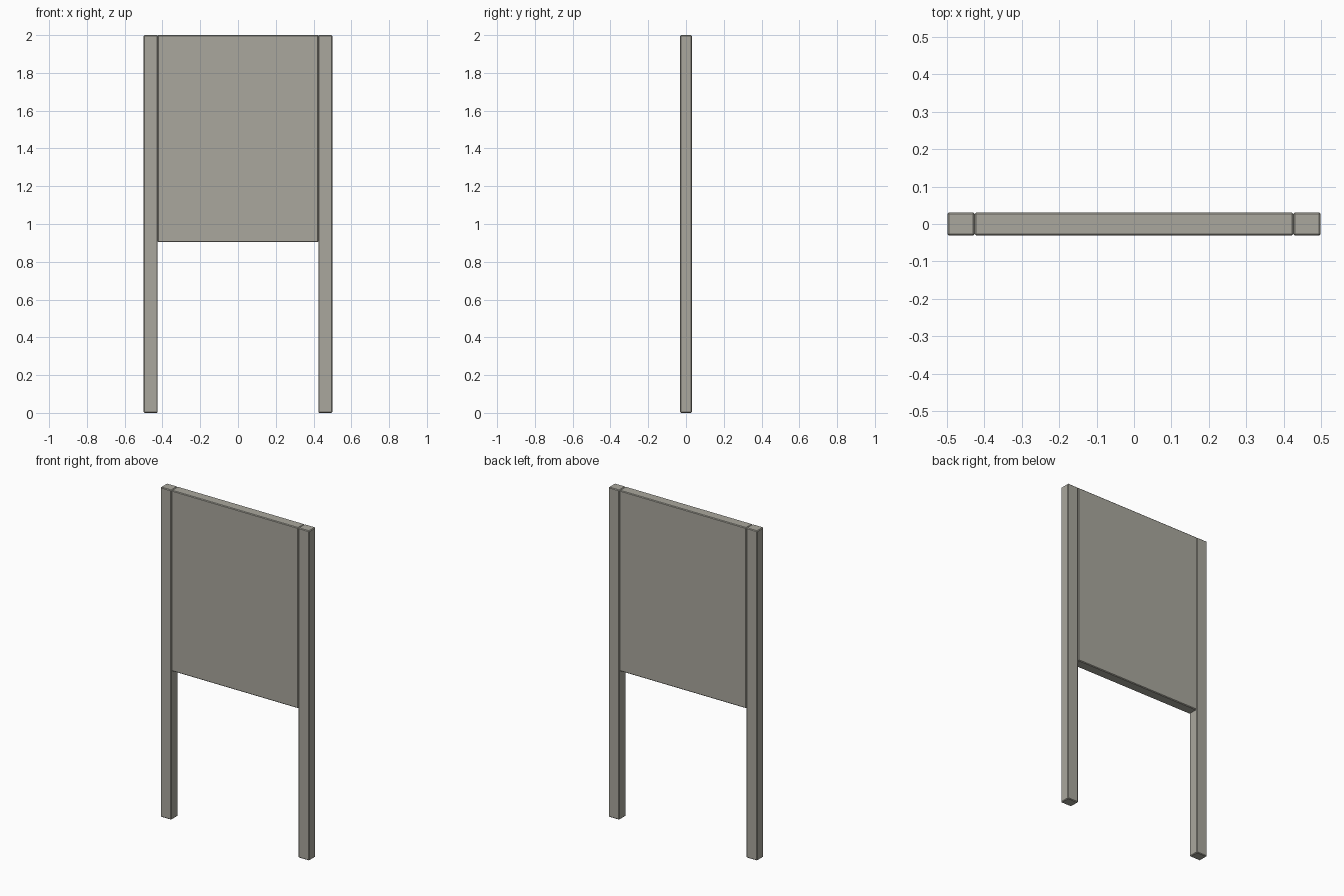
import bpy

if "Cube" in bpy.data.objects:
    bpy.data.objects.remove(bpy.data.objects["Cube"])

HALF_DEPTH = 0.031
BEVEL = 0.004

# Weathered warm grey
grey = bpy.data.materials.new("warm_grey")
grey.diffuse_color = (0.40, 0.39, 0.34, 1.0)
grey.use_nodes = True
grey.node_tree.nodes["Principled BSDF"].inputs["Base Color"].default_value = grey.diffuse_color


def box(name, x0, x1, z0, z1):
    """Box between two corners with a fine chamfer on every edge."""
    bpy.ops.mesh.primitive_cube_add(size=1, location=((x0 + x1) / 2, 0, (z0 + z1) / 2))
    ob = bpy.context.object
    ob.name = name
    ob.scale = (x1 - x0, 2 * HALF_DEPTH, z1 - z0)
    bpy.ops.object.transform_apply(location=False, rotation=False, scale=True)
    ob.data.materials.append(grey)
    mod = ob.modifiers.new("edge_chamfer", 'BEVEL')
    mod.width = BEVEL
    mod.segments = 1
    return ob


# Posts standing on the ground
box("left_post", -0.499, -0.426, 0.0, 2.0)
box("right_post", 0.426, 0.499, 0.0, 2.0)

# Board held between the posts
box("board_panel", -0.426, 0.426, 0.904, 2.0)
